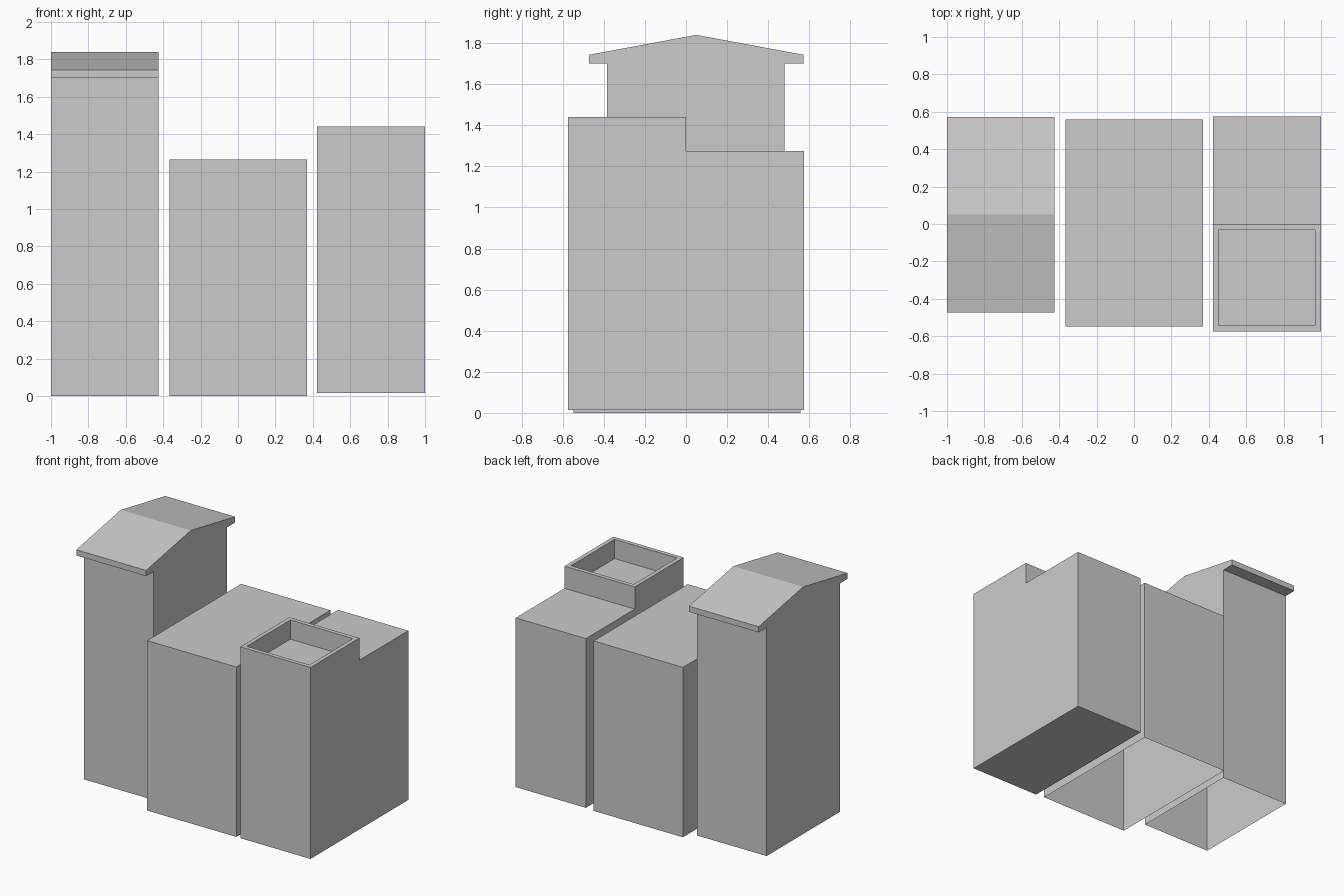
import bpy, bmesh

if "Cube" in bpy.data.objects:
    bpy.data.objects.remove(bpy.data.objects["Cube"])


def extruded_profile(x0, x1, profile):
    """Solid made by sweeping a closed (y, z) side profile from x0 to x1."""
    bm = bmesh.new()
    face = bm.faces.new([bm.verts.new((x0, y, z)) for y, z in profile])
    swept = bmesh.ops.extrude_face_region(bm, geom=[face], use_keep_orig=True)
    moved = [v for v in swept["geom"] if isinstance(v, bmesh.types.BMVert)]
    bmesh.ops.translate(bm, verts=moved, vec=(x1 - x0, 0, 0))
    bmesh.ops.recalc_face_normals(bm, faces=bm.faces[:])
    return bm


def open_bottom(bm):
    """Remove the ground face, leaving a hollow shell."""
    ground = [f for f in bm.faces if all(abs(v.co.z) < 1e-5 for v in f.verts)]
    bmesh.ops.delete(bm, geom=ground, context="FACES")


def finish(bm, name):
    mesh = bpy.data.meshes.new(name)
    bm.to_mesh(mesh)
    bm.free()
    bpy.context.collection.objects.link(bpy.data.objects.new(name, mesh))


# Tall gabled tower with front and back eaves, hollow underneath
bm = extruded_profile(-1.0, -0.425, [
    (-0.385, 0), (0.48, 0), (0.48, 1.70), (0.573, 1.70), (0.573, 1.743),
    (0.05, 1.84), (-0.473, 1.743), (-0.473, 1.70), (-0.385, 1.70)])
open_bottom(bm)
finish(bm, "gabled_tower")

# Plain middle block, hollow underneath
bm = extruded_profile(-0.365, 0.37, [
    (-0.548, 0), (0.558, 0), (0.558, 1.265), (-0.548, 1.265)])
open_bottom(bm)
finish(bm, "middle_block")

# Stepped block with a recessed roof on its front half
bm = extruded_profile(0.422, 1.0, [
    (-0.575, 0.015), (0.575, 0.015), (0.575, 1.275), (0, 1.275),
    (0, 1.44), (-0.575, 1.44)])
roof = next(f for f in bm.faces if all(v.co.z > 1.43 for v in f.verts))
bmesh.ops.inset_individual(bm, faces=[roof], thickness=0.044)
floor = bmesh.ops.extrude_discrete_faces(bm, faces=[roof])["faces"][0]
bmesh.ops.translate(bm, verts=floor.verts[:], vec=(0, 0, -0.143))
finish(bm, "stepped_block")
